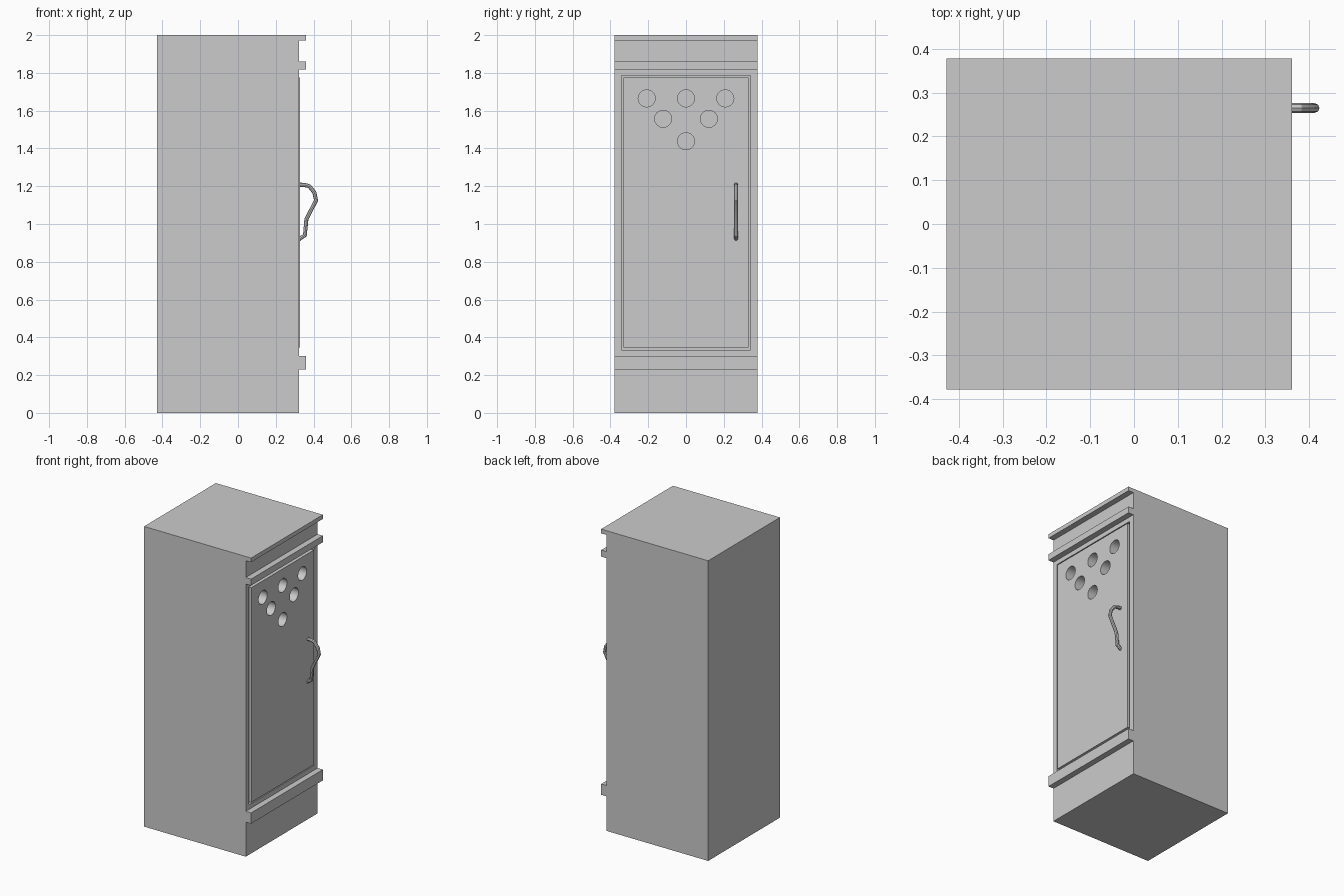
import bpy, bmesh
from math import radians
from mathutils import Matrix

if "Cube" in bpy.data.objects:
    bpy.data.objects.remove(bpy.data.objects["Cube"])

HALF_Y = 0.378      # half width of the cabinet
FRONT = 0.322       # plane of the door frame
LEDGE = 0.361       # plane of the ledges
BACK = -0.428


def finish(name, bm):
    bmesh.ops.recalc_face_normals(bm, faces=bm.faces)
    mesh = bpy.data.meshes.new(name)
    bm.to_mesh(mesh)
    bm.free()
    ob = bpy.data.objects.new(name, mesh)
    bpy.context.collection.objects.link(ob)
    return ob


def box(name, lo, hi):
    bm = bmesh.new()
    size = [b - a for a, b in zip(lo, hi)]
    mid = [(a + b) / 2 for a, b in zip(lo, hi)]
    bmesh.ops.create_cube(bm, size=1, matrix=Matrix.Translation(mid) @ Matrix.Diagonal((*size, 1)))
    return finish(name, bm)


def cut(ob, cutter):
    mod = ob.modifiers.new("cut", 'BOOLEAN')
    mod.operation = 'DIFFERENCE'
    mod.solver = 'EXACT'
    mod.object = cutter
    bpy.context.view_layer.objects.active = ob
    bpy.ops.object.modifier_apply(modifier=mod.name)


# Cabinet body: side profile with three ledges, extruded across the width
profile = [(BACK, 0), (FRONT, 0)]
for z0, z1 in ((0.23, 0.302), (1.817, 1.86), (1.972, 2.0)):
    profile += [(FRONT, z0), (LEDGE, z0), (LEDGE, z1)]
    if z1 < 2:
        profile.append((FRONT, z1))
profile.append((BACK, 2))
bm = bmesh.new()
face = bm.faces.new([bm.verts.new((x, -HALF_Y, z)) for x, z in profile])
ext = bmesh.ops.extrude_face_region(bm, geom=[face])
bmesh.ops.translate(bm, vec=(0, 2 * HALF_Y, 0),
                    verts=[g for g in ext["geom"] if isinstance(g, bmesh.types.BMVert)])
body = finish("cabinet_body", bm)

# Door opening, leaving a narrow groove around the door
opening = box("opening_cutter", (FRONT - 0.025, -0.342, 0.333), (0.4, 0.342, 1.787))
cut(body, opening)
door = box("door", (FRONT - 0.025, -0.33, 0.345), (0.329, 0.33, 1.775))

# Triangle of round vent holes through the door and into the body
bm = bmesh.new()
for y, z in ((-0.208, 1.665), (0, 1.665), (0.208, 1.665),
             (-0.121, 1.557), (0.121, 1.557), (0, 1.438)):
    bmesh.ops.create_cone(bm, cap_ends=True, segments=32, radius1=0.045, radius2=0.045, depth=0.2,
                          matrix=Matrix.Translation((0.34, y, z)) @ Matrix.Rotation(radians(90), 4, 'Y'))
vents = finish("vent_cutter", bm)
for ob in (body, door):
    cut(ob, vents)
for cutter in (opening, vents):
    bpy.data.objects.remove(cutter)

# Bent door handle: round bar swept along a short path
path = [(0.32, 1.208), (0.35, 1.207), (0.378, 1.2), (0.405, 1.165), (0.413, 1.125),
        (0.362, 1.025), (0.354, 0.94), (0.32, 0.918)]
curve = bpy.data.curves.new("door_handle", 'CURVE')
curve.dimensions = '3D'
curve.bevel_depth = 0.011
curve.bevel_resolution = 2
curve.use_fill_caps = True
spline = curve.splines.new('POLY')
spline.points.add(len(path) - 1)
for p, (x, z) in zip(spline.points, path):
    p.co = (x, 0.265, z, 1)
handle = bpy.data.objects.new("door_handle", curve)
bpy.context.collection.objects.link(handle)

# Smooth shading on the round parts only
bpy.ops.object.select_all(action='DESELECT')
for ob in (body, door, handle):
    ob.select_set(True)
bpy.context.view_layer.objects.active = handle
bpy.ops.object.convert(target='MESH')
bpy.ops.object.shade_smooth_by_angle(angle=radians(30))
